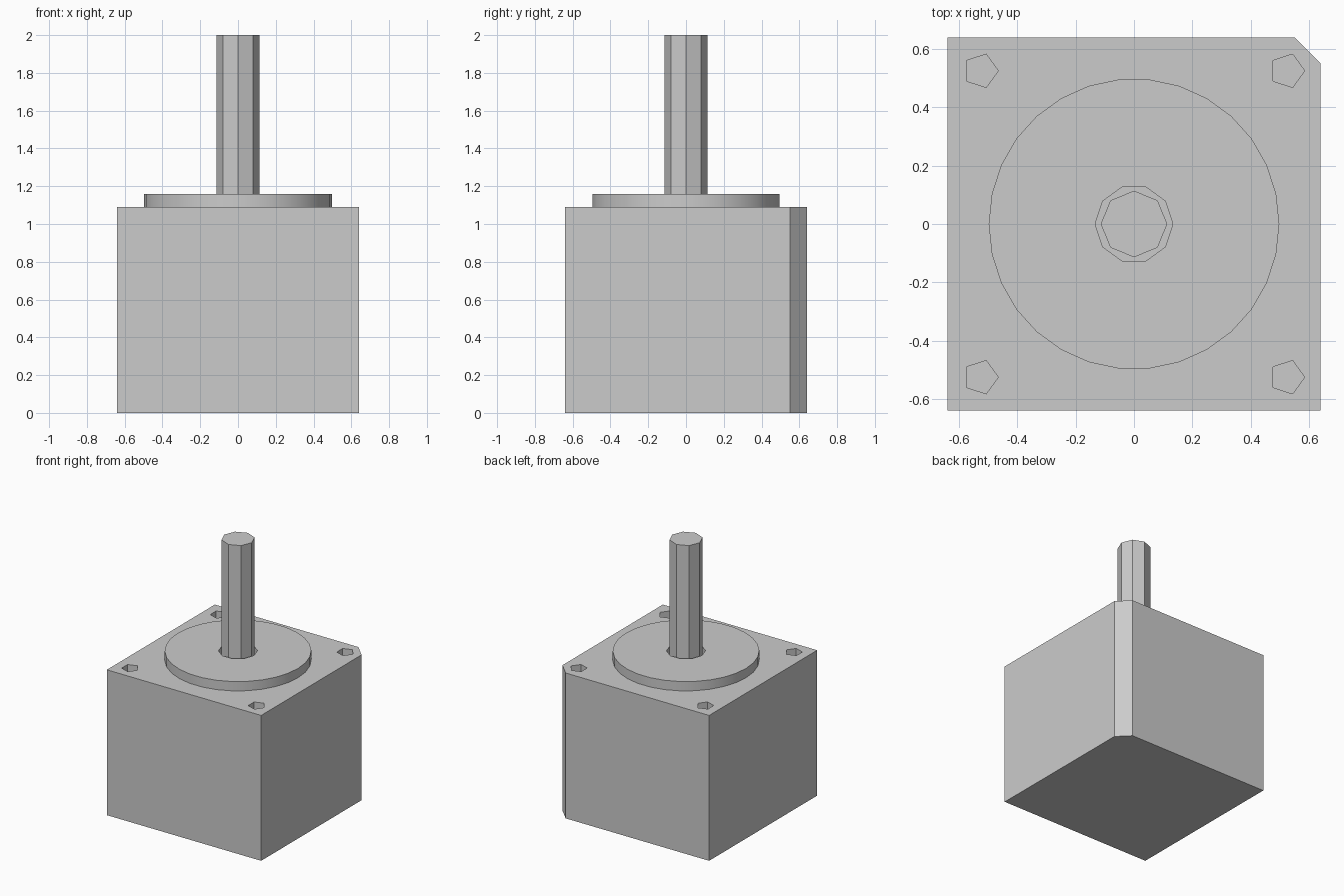
import bpy
import bmesh
from math import cos, sin, tau

if "Cube" in bpy.data.objects:
    bpy.data.objects.remove(bpy.data.objects["Cube"], do_unlink=True)

HALF, CHAMFER = 0.64, 0.09
BODY_TOP, BOSS_TOP, SHAFT_TOP = 1.09, 1.16, 2.0
HOLE_POS, HOLE_DEPTH = 0.525, 0.15

grey = bpy.data.materials.new("plain grey")
grey.use_nodes = True
grey.diffuse_color = (0.6, 0.6, 0.6, 1)
grey.node_tree.nodes["Principled BSDF"].inputs["Base Color"].default_value = (0.6, 0.6, 0.6, 1)


def ring(radius, sides, cx=0, cy=0):
    """Corner points of a regular polygon, first corner towards +x."""
    return [(cx + radius * cos(tau * i / sides), cy + radius * sin(tau * i / sides))
            for i in range(sides)]


def prism(name, outline, z0, z1):
    """Extrude a flat outline from z0 up to z1."""
    bm = bmesh.new()
    base = bm.faces.new([bm.verts.new((x, y, z0)) for x, y in outline])
    top = bmesh.ops.extrude_face_region(bm, geom=[base], use_keep_orig=True)
    moved = [v for v in top["geom"] if isinstance(v, bmesh.types.BMVert)]
    bmesh.ops.translate(bm, verts=moved, vec=(0, 0, z1 - z0))
    bmesh.ops.recalc_face_normals(bm, faces=bm.faces)
    mesh = bpy.data.meshes.new(name)
    bm.to_mesh(mesh)
    bm.free()
    mesh.materials.append(grey)
    obj = bpy.data.objects.new(name, mesh)
    bpy.context.collection.objects.link(obj)
    return obj


def cut(obj, cutter):
    """Subtract the cutter for good, then remove it."""
    cutter.hide_render = True
    mod = obj.modifiers.new("cut", 'BOOLEAN')
    mod.operation, mod.solver, mod.object = 'DIFFERENCE', 'EXACT', cutter
    bpy.context.view_layer.objects.active = obj
    bpy.ops.object.modifier_apply(modifier=mod.name)
    bpy.data.objects.remove(cutter, do_unlink=True)


# Square body with one chamfered corner
body = prism("motor_body", [(-HALF, -HALF), (HALF, -HALF), (HALF, HALF - CHAMFER),
                            (HALF - CHAMFER, HALF), (-HALF, HALF)], 0, BODY_TOP)

# Blind mounting holes near the four corners
for sx in (-1, 1):
    for sy in (-1, 1):
        hole = ring(0.06, 5, sx * HOLE_POS, sy * HOLE_POS)
        cut(body, prism("hole_cutter", hole, BODY_TOP - HOLE_DEPTH, BODY_TOP + 0.1))

# Raised round boss with a clearance hole for the shaft
boss = prism("front_boss", ring(0.498, 30), BODY_TOP, BOSS_TOP)
cut(boss, prism("bore_cutter", ring(0.133, 10), BODY_TOP - 0.1, BOSS_TOP + 0.1))

# Eight-sided drive shaft
shaft = prism("drive_shaft", ring(0.114, 8), BODY_TOP, SHAFT_TOP)

# Smooth only the rim of the boss
bpy.ops.object.select_all(action='DESELECT')
boss.select_set(True)
bpy.context.view_layer.objects.active = boss
bpy.ops.object.shade_smooth_by_angle(angle=tau / 12)
